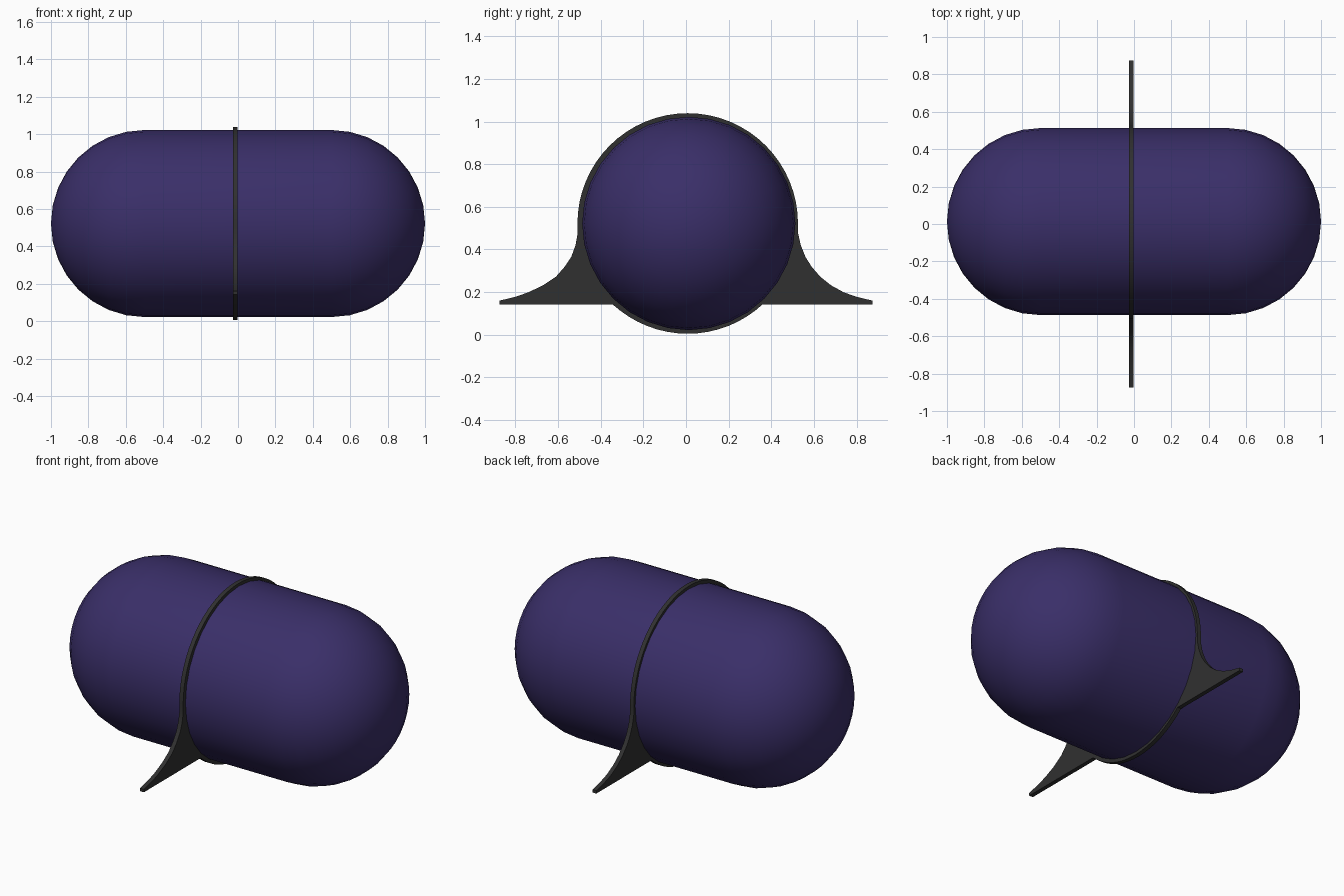
import bpy, bmesh
from math import sin, cos, pi, atan2, hypot

if "Cube" in bpy.data.objects:
    bpy.data.objects.remove(bpy.data.objects["Cube"])

R, CY, CZ = 0.5, 0.013, 0.522


def add_object(name, bm, color):
    bmesh.ops.recalc_face_normals(bm, faces=bm.faces[:])
    me = bpy.data.meshes.new(name)
    bm.to_mesh(me)
    bm.free()
    ob = bpy.data.objects.new(name, me)
    bpy.context.collection.objects.link(ob)
    mat = bpy.data.materials.new(name + "_colour")
    mat.diffuse_color = (*color, 1)
    mat.use_nodes = True
    mat.node_tree.nodes["Principled BSDF"].inputs["Base Color"].default_value = mat.diffuse_color
    me.materials.append(mat)
    bpy.ops.object.select_all(action='DESELECT')
    ob.select_set(True)
    bpy.context.view_layer.objects.active = ob
    bpy.ops.object.shade_smooth_by_angle(angle=pi / 6)
    return ob


# Capsule body: half outline revolved around the x axis
bm = bmesh.new()
n = 8
half = [(0.5 + R * cos(i * pi / 2 / n), R * sin(i * pi / 2 / n)) for i in range(n + 1)]
outline = half + [(-x, r) for x, r in reversed(half)]
verts = [bm.verts.new((x, CY, CZ + r)) for x, r in outline]
edges = [bm.edges.new(p) for p in zip(verts, verts[1:])]
bmesh.ops.spin(bm, geom=verts + edges, cent=(0, CY, CZ), axis=(1, 0, 0),
               angle=2 * pi, steps=32, use_duplicate=False)
bmesh.ops.remove_doubles(bm, verts=bm.verts[:], dist=1e-4)
add_object("capsule_body", bm, (0.042, 0.028, 0.14))

# Stand plate: circular band flowing into two concave feet, as a thin slab
base_z, rc, cy, cz = 0.143, 0.517, 0.008, 0.522
right = [(0.36, base_z), (0.875, base_z), (0.875, 0.16), (0.80, 0.178), (0.74, 0.199),
         (0.68, 0.232), (0.63, 0.272), (0.59, 0.318), (0.56, 0.365), (0.538, 0.42), (0.526, 0.475)]
left = [(-0.508, 0.475), (-0.518, 0.42), (-0.538, 0.365), (-0.57, 0.318), (-0.61, 0.272),
        (-0.67, 0.232), (-0.74, 0.199), (-0.80, 0.178), (-0.875, 0.16), (-0.875, base_z), (-0.345, base_z)]
steps = 32
top = [(cy + rc * cos(pi * i / steps), cz + rc * sin(pi * i / steps)) for i in range(steps + 1)]
a0 = atan2(base_z - cz, -0.345 - cy) + 2 * pi
a1 = atan2(base_z - cz, 0.36 - cy) + 2 * pi
bottom = [(cy + rc * cos(a0 + (a1 - a0) * i / 16), cz + rc * sin(a0 + (a1 - a0) * i / 16))
          for i in range(1, 16)]
bm = bmesh.new()
face = bm.faces.new([bm.verts.new((-0.027, y, z)) for y, z in right + top + left + bottom])
ext = bmesh.ops.extrude_face_region(bm, geom=[face], use_keep_orig=True)
bmesh.ops.translate(bm, vec=(0.025, 0, 0),
                    verts=[g for g in ext["geom"] if isinstance(g, bmesh.types.BMVert)])
zmin = min(v.co.z for v in bm.verts)
add_object("stand_plate", bm, (0.03, 0.03, 0.03))
